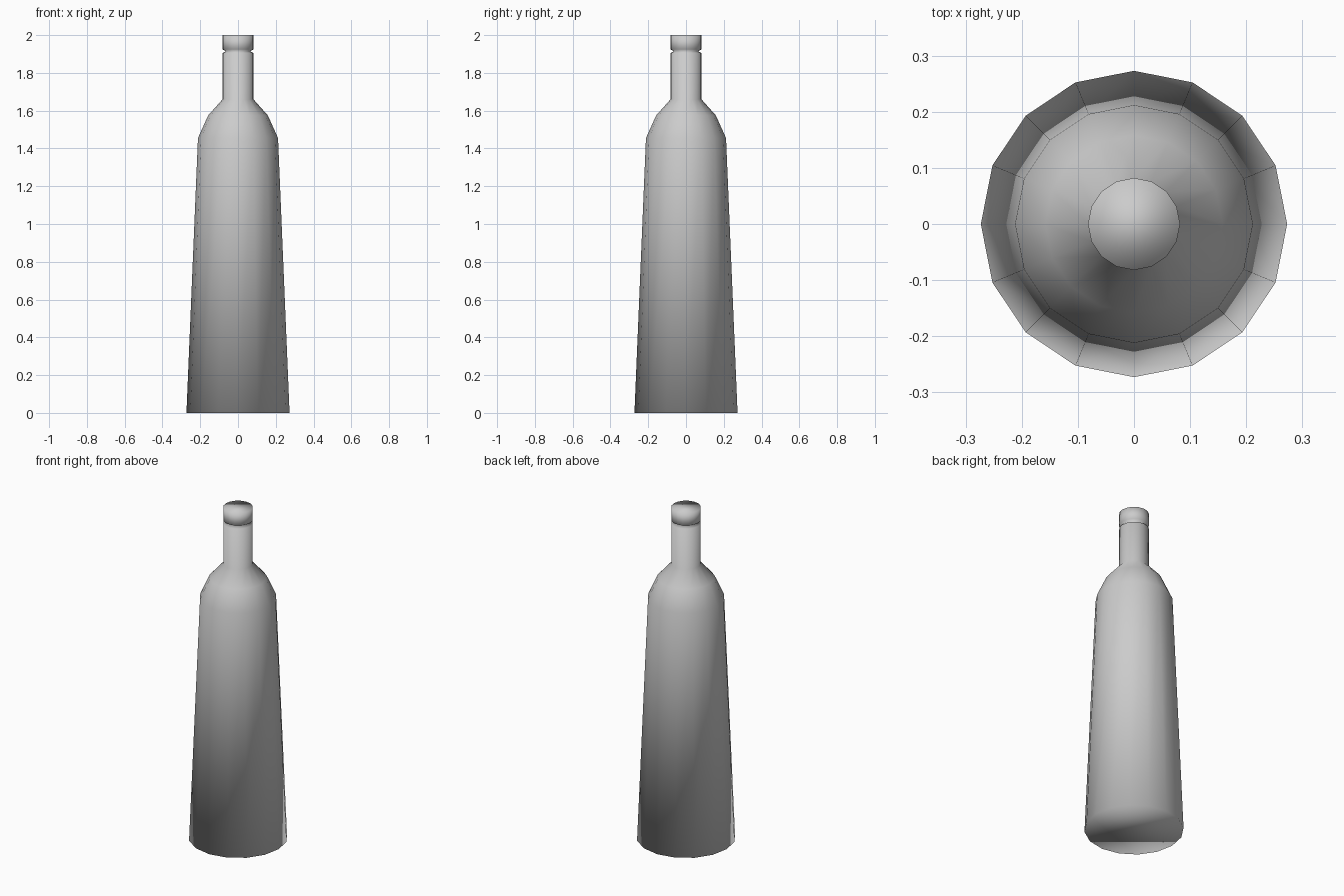
import bpy, bmesh
from math import cos, sin, tau

if "Cube" in bpy.data.objects:
    bpy.data.objects.remove(bpy.data.objects["Cube"])

SIDES = 16
# (radius, height) from base to lip
PROFILE = [(0.273, 0.0), (0.212, 1.455), (0.158, 1.575), (0.082, 1.66),
           (0.082, 1.905), (0.065, 1.914), (0.082, 1.925), (0.082, 2.0)]

# Bottle: stacked 16-sided rings, bridged and capped
bm = bmesh.new()
rings = [[bm.verts.new((r * cos(tau * i / SIDES), r * sin(tau * i / SIDES), z))
          for i in range(SIDES)] for r, z in PROFILE]
for low, high in zip(rings, rings[1:]):
    for i in range(SIDES):
        j = (i + 1) % SIDES
        bm.faces.new((low[i], low[j], high[j], high[i]))
bm.faces.new(rings[0][::-1])
bm.faces.new(rings[-1])

# Smooth everywhere, including across the cap rims
for face in bm.faces:
    face.smooth = True

mesh = bpy.data.meshes.new("bottle")
bm.to_mesh(mesh)
bm.free()
bottle = bpy.data.objects.new("bottle", mesh)
bpy.context.collection.objects.link(bottle)
